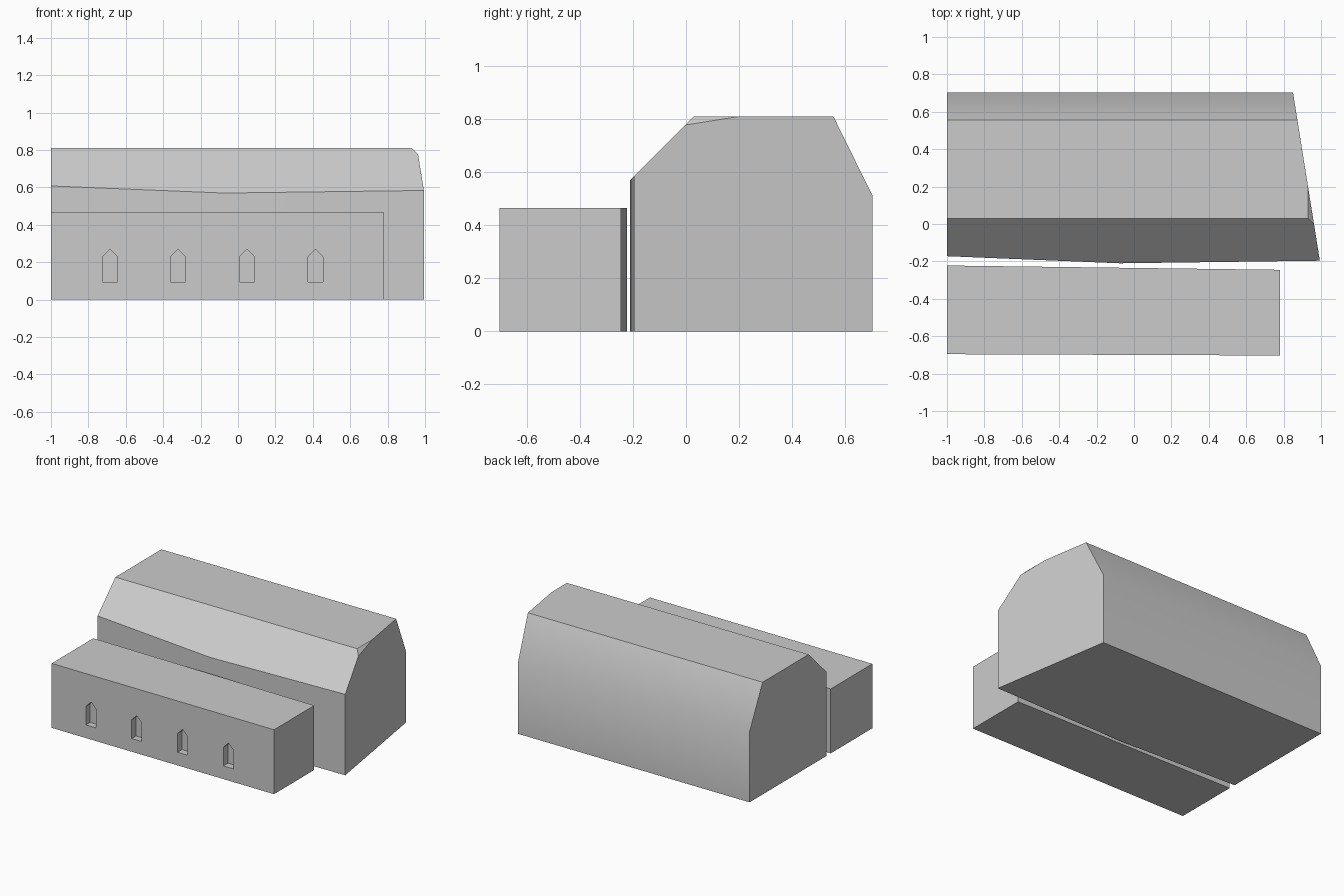
import bpy, bmesh
from mathutils import Vector

if "Cube" in bpy.data.objects:
    bpy.data.objects.remove(bpy.data.objects["Cube"])

stone = bpy.data.materials.new("plain grey")
stone.diffuse_color = (0.6, 0.6, 0.6, 1)
stone.use_nodes = True
stone.node_tree.nodes["Principled BSDF"].inputs["Base Color"].default_value = stone.diffuse_color


def finish(bm, name):
    bmesh.ops.recalc_face_normals(bm, faces=bm.faces)
    mesh = bpy.data.meshes.new(name)
    bm.to_mesh(mesh)
    bm.free()
    mesh.materials.append(stone)
    obj = bpy.data.objects.new(name, mesh)
    bpy.context.collection.objects.link(obj)
    return obj


def prism(bm, points, offset):
    """Closed prism: a flat polygon pushed along an offset."""
    face = bm.faces.new([bm.verts.new(p) for p in points])
    new = bmesh.ops.extrude_face_region(bm, geom=[face], use_keep_orig=True)["geom"]
    verts = [v for v in new if isinstance(v, bmesh.types.BMVert)]
    bmesh.ops.translate(bm, verts=verts, vec=offset)


def trim(bm, point, normal):
    """Slice off everything beyond a plane and cap the cut."""
    cut = bmesh.ops.bisect_plane(bm, geom=bm.verts[:] + bm.edges[:] + bm.faces[:],
                                 plane_co=point, plane_no=Vector(normal).normalized(),
                                 clear_outer=True, dist=1e-5)["geom_cut"]
    edges = [e for e in cut if isinstance(e, bmesh.types.BMEdge)]
    bmesh.ops.contextual_create(bm, geom=edges)


# Main hall: gambrel-like section run along x, then trimmed to its skewed walls
section = [(-0.30, 0), (-0.30, 0.48), (0.03, 0.81), (0.555, 0.81), (0.703, 0.51), (0.703, 0)]
bm = bmesh.new()
prism(bm, [(-1, y, z) for y, z in section], (2.1, 0, 0))
trim(bm, (-1, -0.222, 0), (0.023, -1.78, 0))      # long front wall
trim(bm, (0.78, -0.245, 0), (-0.009, -0.22, 0))   # short front wall past the annex
trim(bm, (1.0, -0.236, 0), (0.94, 0.15, 0))       # skewed end wall
trim(bm, (0.96, 0, 0.78), (1, 0, 1))              # clipped roof corner
hall = finish(bm, "main_hall")

# Flat-roofed annex meeting the hall's front wall
bm = bmesh.new()
prism(bm, [(-1, -0.696, 0), (0.78, -0.703, 0), (0.78, -0.245, 0), (-1, -0.222, 0)], (0, 0, 0.465))
annex = finish(bm, "annex")

# Four pointed window niches
bm = bmesh.new()
for cx in (-0.685, -0.32, 0.048, 0.415):
    outline = [(-0.04, 0.095), (0.04, 0.095), (0.04, 0.23), (0, 0.27), (-0.04, 0.23)]
    prism(bm, [(cx + x, -0.75, z) for x, z in outline], (0, 0.1, 0))
cutter = finish(bm, "window_cutter")
cutter.hide_render = True
cutter.hide_set(True)
mod = annex.modifiers.new("window niches", "BOOLEAN")
mod.operation = "DIFFERENCE"
mod.solver = "EXACT"
mod.object = cutter

# Soft shading across the shallow rear eave only
bpy.context.view_layer.objects.active = hall
hall.select_set(True)
bpy.ops.object.shade_smooth_by_angle()
